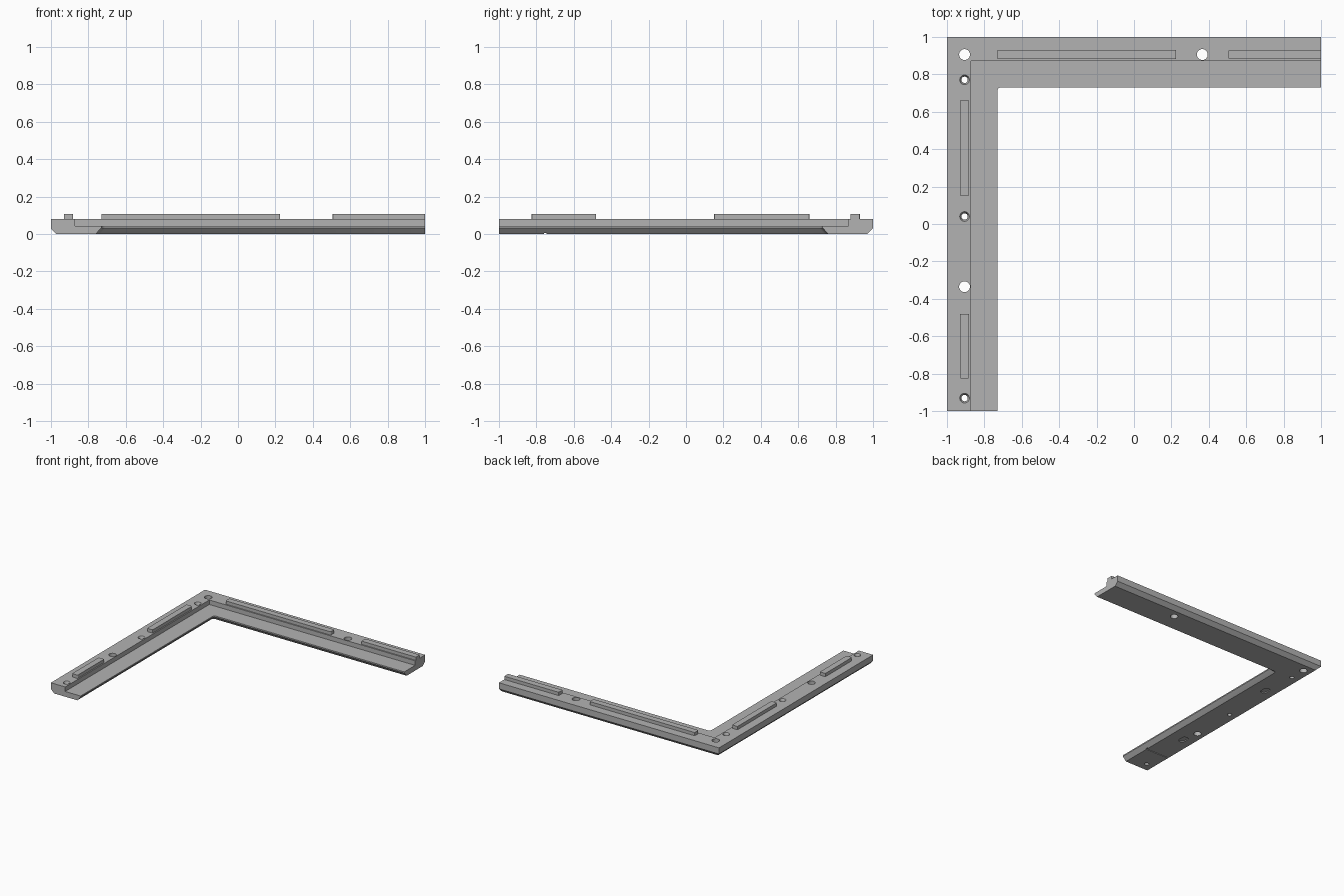
import bpy
import bmesh
from math import cos, sin, radians
from mathutils import Matrix, Vector

old = bpy.data.objects.get("Cube")
if old:
    bpy.data.objects.remove(old, do_unlink=True)

# One plain grey
grey = bpy.data.materials.new("plain grey")
grey.use_nodes = True
GREY = (0.45, 0.45, 0.45, 1)
grey.diffuse_color = GREY
grey.node_tree.nodes["Principled BSDF"].inputs["Base Color"].default_value = GREY


def finish(name, bm):
    bmesh.ops.recalc_face_normals(bm, faces=bm.faces)
    mesh = bpy.data.meshes.new(name)
    bm.to_mesh(mesh)
    bm.free()
    mesh.materials.append(grey)
    obj = bpy.data.objects.new(name, mesh)
    bpy.context.collection.objects.link(obj)
    return obj


def box(name, x0, x1, y0, y1, z0, z1, round_corners=0):
    bm = bmesh.new()
    size = Vector((x1 - x0, y1 - y0, z1 - z0))
    mid = Vector((x0 + x1, y0 + y1, z0 + z1)) / 2
    bmesh.ops.create_cube(bm, size=1, matrix=Matrix.Translation(mid) @ Matrix.Diagonal(size).to_4x4())
    if round_corners:
        upright = [e for e in bm.edges if abs(e.verts[0].co.z - e.verts[1].co.z) > 1e-4]
        bmesh.ops.bevel(bm, geom=upright, offset=round_corners, segments=4, profile=0.5, affect='EDGES')
    return finish(name, bm)


def cone(name, x, y, z0, z1, r0, r1):
    bm = bmesh.new()
    bmesh.ops.create_cone(bm, cap_ends=True, segments=32, radius1=r0, radius2=r1, depth=z1 - z0,
                          matrix=Matrix.Translation((x, y, (z0 + z1) / 2)))
    return finish(name, bm)


# Corner frame: stepped, chamfered section swept round the mitred corner
TOP, LEDGE = 0.08, 0.043
section = [(0, TOP), (0, 0.03), (0.03, 0), (0.24, 0), (0.27, 0.033), (0.27, LEDGE), (0.13, LEDGE), (0.13, TOP)]
FILLET = 0.02


def station(kind, d, z):
    if kind == "right_end":
        return (-1 + d, -1, z)
    if kind == "back_end":
        return (1, 1 - d, z)
    r = FILLET if d > 0.2 else 0
    a = radians(kind)
    return (-1 + d + r + r * cos(a), 1 - d - r + r * sin(a), z)


bm = bmesh.new()
stations = ["right_end", 180, 157.5, 135, 112.5, 90, "back_end"]
rings = [[bm.verts.new(station(s, d, z)) for d, z in section] for s in stations]
n = len(section)
for a, b in zip(rings, rings[1:]):
    for i in range(n):
        j = (i + 1) % n
        bm.faces.new((a[i], a[j], b[j], b[i]))
bm.faces.new(rings[0])
bm.faces.new(rings[-1])
bmesh.ops.remove_doubles(bm, verts=bm.verts, dist=1e-5)
bmesh.ops.recalc_face_normals(bm, faces=bm.faces)
bmesh.ops.dissolve_limit(bm, angle_limit=radians(1), verts=bm.verts, edges=bm.edges)
frame = finish("corner_frame", bm)

# Cutters: pin holes, countersunk screw holes, underside pockets and groove
HOLE_LINE = 0.905
cutters = []
for x, y in ((-HOLE_LINE, HOLE_LINE), (0.365, HOLE_LINE), (-HOLE_LINE, -0.335)):
    cutters.append(cone("pin_hole_cutter", x, y, -0.1, 0.2, 0.029, 0.029))
for y in (0.77, 0.04, -0.93):
    cutters.append(cone("screw_hole_cutter", -HOLE_LINE, y, -0.1, 0.2, 0.017, 0.017))
    cutters.append(cone("countersink_cutter", -HOLE_LINE, y, 0.062, 0.082, 0.017, 0.027))
for y in (0.49, -0.47):
    cutters.append(box("pocket_cutter", -0.905, -0.855, y - 0.04, y + 0.04, -0.02, 0.008, 0.022))
cutters.append(box("groove_cutter", -1.1, -0.6, -0.76, -0.745, -0.02, 0.005))

for c in cutters:
    c.hide_render = True
    mod = frame.modifiers.new(c.name, 'BOOLEAN')
    mod.operation = 'DIFFERENCE'
    mod.solver = 'EXACT'
    mod.object = c
bpy.ops.object.select_all(action='DESELECT')
bpy.context.view_layer.objects.active = frame
frame.select_set(True)
for mod in list(frame.modifiers):
    bpy.ops.object.modifier_apply(modifier=mod.name)
for c in cutters:
    bpy.data.objects.remove(c, do_unlink=True)
bpy.ops.object.shade_smooth_by_angle(angle=radians(30))

# Locating ribs along both arms
RIB_IN, RIB_OUT, RIB_TOP = 0.88, 0.93, 0.107
for name, y0, y1 in (("right_arm_rib_rear", 0.15, 0.66), ("right_arm_rib_front", -0.825, -0.48)):
    box(name, -RIB_OUT, -RIB_IN, y0, y1, TOP - 0.01, RIB_TOP, 0.006)
for name, x0, x1 in (("back_arm_rib_long", -0.73, 0.225), ("back_arm_rib_end", 0.505, 1)):
    box(name, x0, x1, RIB_IN, RIB_OUT, TOP - 0.01, RIB_TOP, 0.006)
